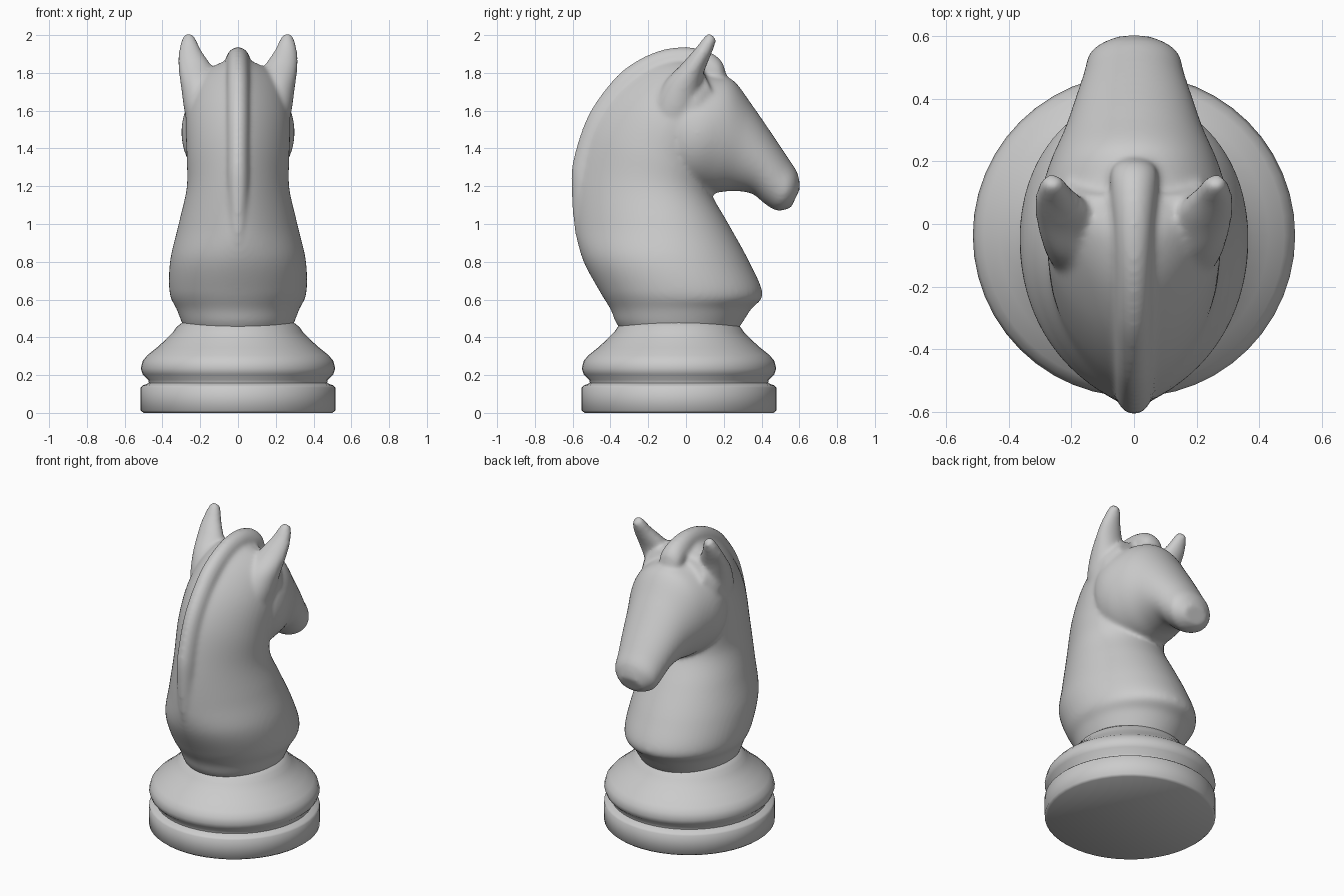
import bpy, bmesh, math

SIDES = 64


def catmull(p, n=6):
    """Smoothly interpolate a list of section tuples."""
    out = []
    for i in range(len(p) - 1):
        a, b, c, d = p[max(i - 1, 0)], p[i], p[i + 1], p[min(i + 2, len(p) - 1)]
        for k in range(n):
            t = k / n
            out.append([0.5 * (2 * q + (r - o) * t + (2 * o - 5 * q + 4 * r - s) * t * t
                               + (3 * q - o - 3 * r + s) * t ** 3)
                        for o, q, r, s in zip(a, b, c, d)])
    return out + [list(p[-1])]


def add_mesh(name, rings):
    """Skin closed rings of points and cap both ends."""
    bm = bmesh.new()
    vs = [[bm.verts.new(c) for c in ring] for ring in rings]
    n = len(vs[0])
    for lo, hi in zip(vs, vs[1:]):
        for i in range(n):
            j = (i + 1) % n
            bm.faces.new((lo[i], lo[j], hi[j], hi[i]))
    bm.faces.new(vs[0])
    bm.faces.new(vs[-1])
    bmesh.ops.recalc_face_normals(bm, faces=bm.faces)
    me = bpy.data.meshes.new(name)
    bm.to_mesh(me)
    bm.free()
    ob = bpy.data.objects.new(name, me)
    bpy.context.collection.objects.link(ob)
    return ob


def loft(name, sections, side=1):
    """Section: back y, z, front y, z, half width, back taper, centre x."""
    rings = []
    for ay, az, by, bz, w, m, cx in catmull(sections):
        m = max(m, 0.0)
        ring = []
        for i in range(SIDES):
            t = 2 * math.pi * i / SIDES
            f = (1 - math.cos(t)) / 2
            taper = (abs(math.sin(t / 2)) ** m) * (1 + 0.25 * m)
            ring.append((side * (cx + w * math.sin(t) * taper),
                         ay + (by - ay) * f, az + (bz - az) * f))
        rings.append(ring)
    return add_mesh(name, rings)


# turned base
profile = [(0.50, 0.0), (0.515, 0.012), (0.515, 0.135), (0.505, 0.145), (0.472, 0.158),
           (0.475, 0.175), (0.505, 0.205), (0.515, 0.235), (0.505, 0.275), (0.48, 0.305),
           (0.43, 0.345), (0.38, 0.39), (0.345, 0.425), (0.325, 0.455), (0.28, 0.49)]
base = add_mesh("base", [[(r * math.cos(2 * math.pi * i / 48),
                           -0.037 + r * math.sin(2 * math.pi * i / 48), z)
                          for i in range(48)] for r, z in profile])

# chest and neck
neck = loft("horse_body", [
    (-.33, .42, .26, .42, .27, 0, 0),
    (-.372, .48, .30, .48, .298, 0, 0),
    (-.40, .55, .345, .55, .325, 0, 0),
    (-.455, .64, .405, .63, .362, 0, 0),
    (-.55, .82, .335, .80, .362, .1, 0),
    (-.585, 1.0, .225, 1.0, .322, .35, 0),
    (-.575, 1.25, .14, 1.15, .28, .5, 0),
    (-.51, 1.50, .12, 1.25, .28, .5, 0),
    (-.39, 1.69, .12, 1.35, .285, .5, 0),
    (-.22, 1.83, .12, 1.42, .285, .5, 0),
    (-.05, 1.88, .14, 1.50, .28, .4, 0),
    (.08, 1.84, .18, 1.60, .22, 0, 0)])

# head from cheek to muzzle
head = loft("head", [s + (0, 0) for s in [
    (-.04, 1.78, -.11, 1.30, .25),
    (.05, 1.81, -.07, 1.20, .29),
    (.15, 1.79, .02, 1.17, .298),
    (.25, 1.76, .14, 1.165, .268),
    (.35, 1.63, .25, 1.175, .222),
    (.46, 1.47, .35, 1.16, .185),
    (.54, 1.35, .42, 1.105, .16),
    (.59, 1.27, .485, 1.07, .142),
    (.605, 1.19, .555, 1.085, .08)]])

# mane ridge ending in the forelock
mane = loft("mane", [s + (0, 0) for s in [
    (-.50, .75, -.44, .78, .03),
    (-.58, .92, -.45, .95, .05),
    (-.607, 1.20, -.45, 1.18, .06),
    (-.592, 1.36, -.43, 1.30, .06),
    (-.515, 1.58, -.38, 1.50, .06),
    (-.39, 1.757, -.28, 1.65, .06),
    (-.28, 1.852, -.20, 1.72, .06),
    (-.14, 1.918, -.10, 1.77, .06),
    (.0, 1.937, .0, 1.78, .065),
    (.12, 1.912, .09, 1.74, .075),
    (.19, 1.86, .14, 1.72, .075),
    (.215, 1.78, .19, 1.70, .05)]])

# mirrored ears, rooted inside the head
ear = [(-.16, 1.46, .04, 1.42, .07, 0, .17),
       (-.17, 1.60, .05, 1.56, .09, 0, .19),
       (-.12, 1.74, .075, 1.69, .105, 0, .195),
       (-.02, 1.85, .095, 1.80, .09, 0, .225),
       (.05, 1.93, .13, 1.89, .062, 0, .252),
       (.10, 1.995, .158, 1.965, .036, 0, .26),
       (.12, 2.01, .148, 1.995, .02, 0, .262)]
ears = [loft("ear", ear, s) for s in (1, -1)]

# fuse the carved parts into one soft surface
bpy.ops.object.select_all(action='DESELECT')
for ob in [neck, head, mane] + ears:
    ob.select_set(True)
bpy.context.view_layer.objects.active = neck
bpy.ops.object.join()
rm = neck.modifiers.new("fuse", 'REMESH')
rm.mode = 'VOXEL'
rm.voxel_size = 0.013
rm.use_smooth_shade = True
sm = neck.modifiers.new("soften", 'SMOOTH')
sm.factor = 0.5
sm.iterations = 8

# smooth shading with a crisp base rim
bpy.ops.object.select_all(action='DESELECT')
base.select_set(True)
bpy.context.view_layer.objects.active = base
bpy.ops.object.shade_smooth_by_angle(angle=math.radians(55))
